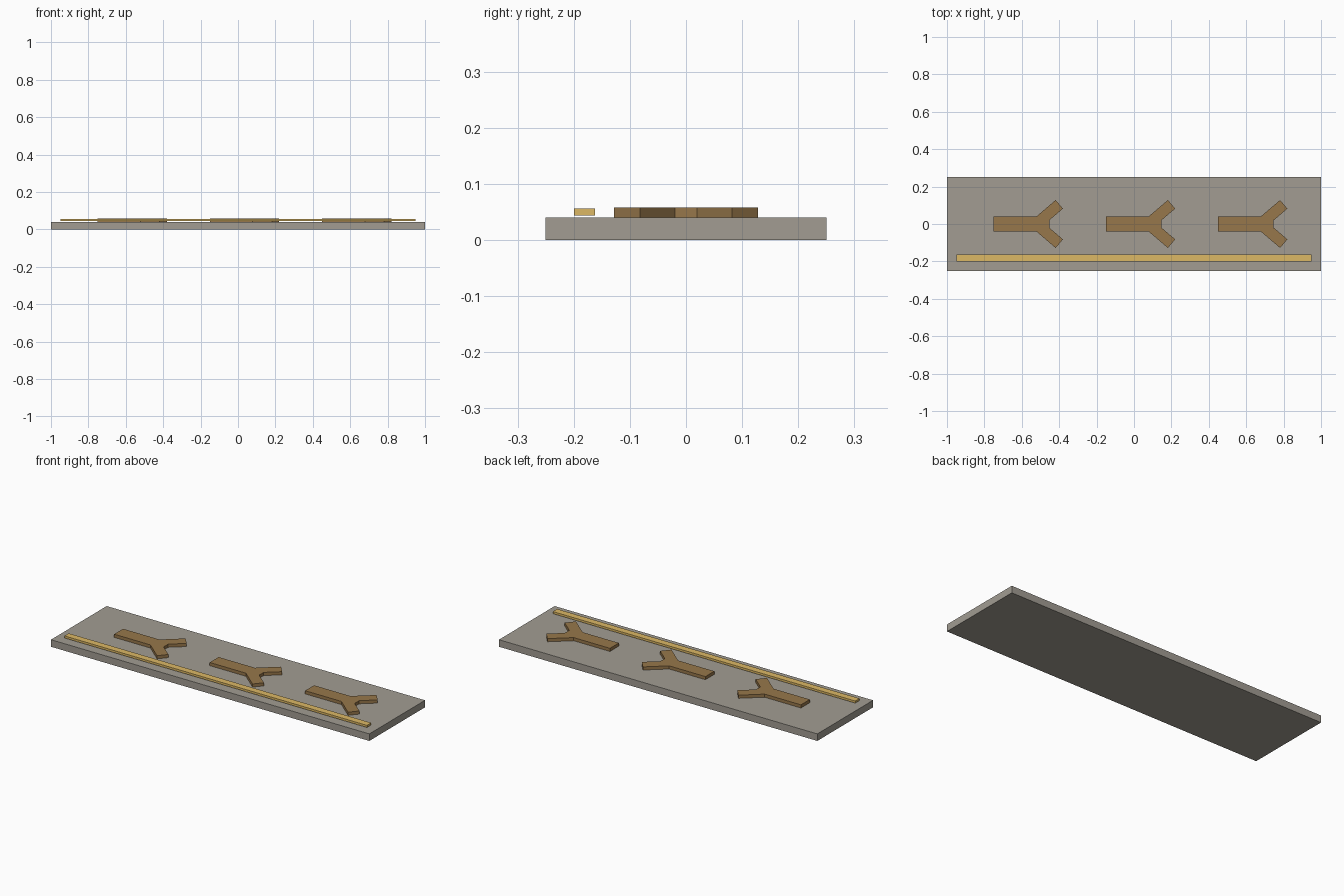
import bpy
import bmesh

cube = bpy.data.objects.get("Cube")
if cube:
    bpy.data.objects.remove(cube, do_unlink=True)


def material(name, rgb):
    mat = bpy.data.materials.new(name)
    mat.use_nodes = True
    color = (*rgb, 1)
    mat.diffuse_color = color
    bsdf = next(n for n in mat.node_tree.nodes if n.type == "BSDF_PRINCIPLED")
    bsdf.inputs["Base Color"].default_value = color
    return mat


def prism(name, outline, bottom, top, mat):
    """Extrude a flat outline from the bottom height to the top height."""
    bm = bmesh.new()
    face = bm.faces.new([bm.verts.new((x, y, bottom)) for x, y in outline])
    ext = bmesh.ops.extrude_face_region(bm, geom=[face])
    verts = [v for v in ext["geom"] if isinstance(v, bmesh.types.BMVert)]
    bmesh.ops.translate(bm, verts=verts, vec=(0, 0, top - bottom))
    bmesh.ops.recalc_face_normals(bm, faces=bm.faces)
    mesh = bpy.data.meshes.new(name)
    bm.to_mesh(mesh)
    bm.free()
    mesh.materials.append(mat)
    obj = bpy.data.objects.new(name, mesh)
    bpy.context.collection.objects.link(obj)
    return obj


def rectangle(x0, x1, y0, y1):
    return [(x0, y0), (x1, y0), (x1, y1), (x0, y1)]


stone = material("stone", (0.36, 0.335, 0.29))
bronze = material("bronze", (0.31, 0.185, 0.07))
gold = material("gold", (0.72, 0.48, 0.13))

# Base slab
prism("slab", rectangle(-1, 1, -0.25, 0.25), 0, 0.04, stone)

# Thin trim along the front edge, held just above the slab
prism("trim_strip", rectangle(-0.95, 0.95, -0.2, -0.162), 0.044, 0.056, gold)

# Forked inlays: half outline mirrored across the stem
half = [(-0.15, 0.04), (0.078, 0.04), (0.181, 0.128), (0.22, 0.082), (0.147, 0.02)]
fork = half + [(x, -y) for x, y in reversed(half)]
for side, x in (("right", -0.6), ("middle", 0), ("left", 0.6)):
    inlay = prism(f"forked_inlay_{side}", fork, 0.04, 0.058, bronze)
    inlay.location.x = x
